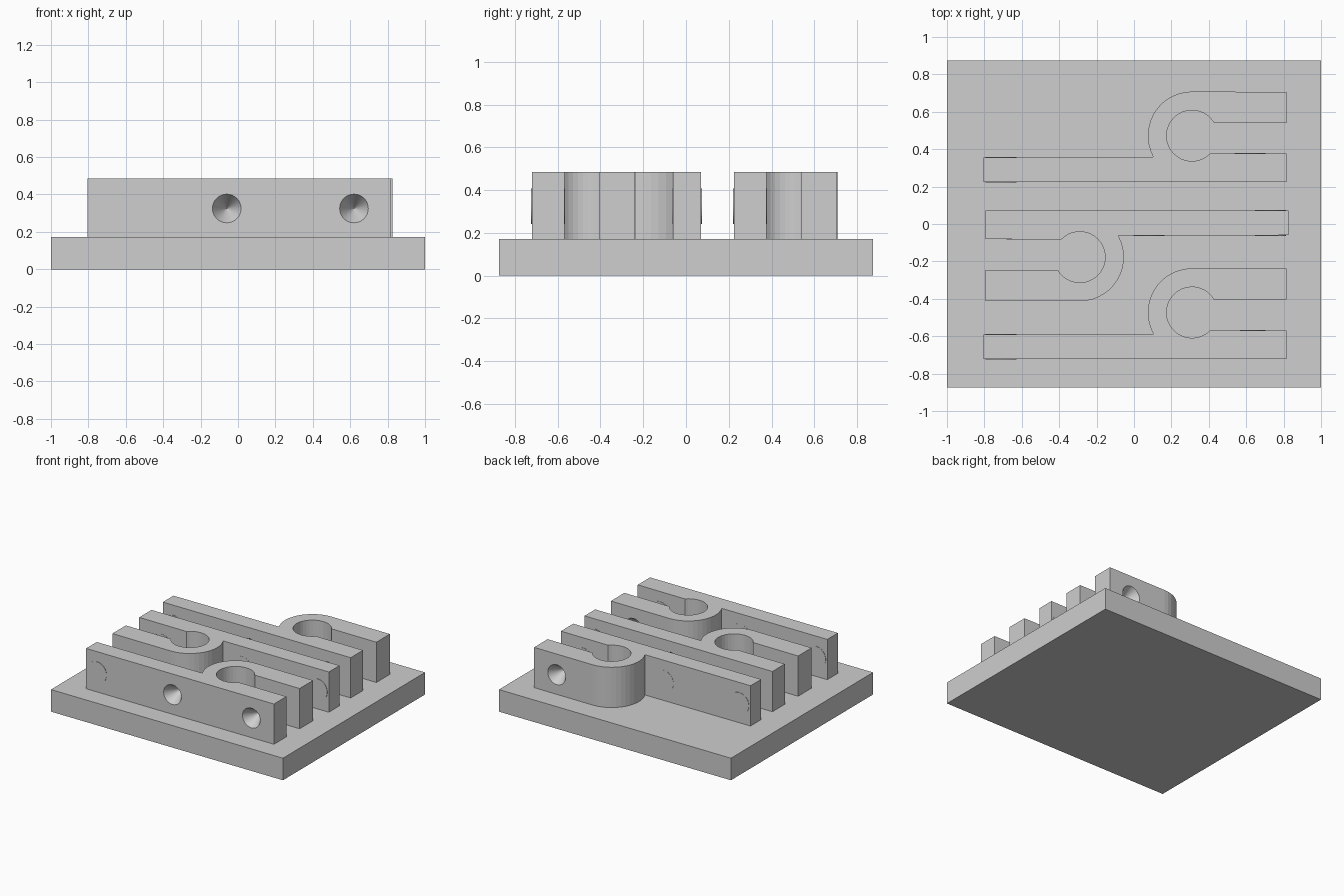
import bpy, bmesh
from math import cos, sin, radians, pi
from mathutils import Matrix, Vector

old = bpy.data.objects.get("Cube")
if old:
    bpy.data.objects.remove(old, do_unlink=True)

grey = bpy.data.materials.new("plain grey")
grey.use_nodes = True
grey.diffuse_color = (0.62, 0.62, 0.62, 1)
grey.node_tree.nodes["Principled BSDF"].inputs["Base Color"].default_value = grey.diffuse_color

BASE_TOP, CLIP_TOP, HOLE_Z = 0.172, 0.486, 0.325
LOOP = (0.31, 0.472)


def finish(name, bm):
    bmesh.ops.recalc_face_normals(bm, faces=bm.faces)
    mesh = bpy.data.meshes.new(name)
    bm.to_mesh(mesh)
    bm.free()
    mesh.materials.append(grey)
    obj = bpy.data.objects.new(name, mesh)
    bpy.context.collection.objects.link(obj)
    return obj


def arc(radius, start, end, steps):
    angles = [radians(start + (end - start) * i / steps) for i in range(steps + 1)]
    return [(LOOP[0] + radius * cos(a), LOOP[1] + radius * sin(a)) for a in angles]


def add_cone(bm, x, y, r1, r2, depth, direction):
    # Round plug lying along y; its r1 end is at y and it extends along direction
    centre = Vector((x, y + direction * depth / 2, HOLE_Z))
    turn = Matrix.Rotation(-direction * pi / 2, 4, "X")
    bmesh.ops.create_cone(bm, cap_ends=True, segments=32, radius1=r1, radius2=r2,
                          depth=depth, matrix=Matrix.Translation(centre) @ turn)


def place(bm, turned, shift):
    if turned:
        bm.transform(Matrix.Translation((0.02, 0.295, 0)) @ Matrix.Rotation(pi, 4, "Z"))
    else:
        bm.transform(Matrix.Translation((0, shift, 0)))


def build_clip(name, turned, shift):
    # Long bar, round loop and two arms as one extruded outline
    outline = [(-0.805, 0.224), (0.815, 0.224), (0.815, 0.376)]
    outline += arc(0.136, -44, -329, 28)
    outline += [(0.815, 0.54), (0.815, 0.706)]
    outline += arc(0.236, 90, 209, 14)
    outline += [(-0.805, 0.355)]
    bm = bmesh.new()
    face = bm.faces.new([bm.verts.new((x, y, BASE_TOP)) for x, y in outline])
    top = bmesh.ops.extrude_face_region(bm, geom=[face])["geom"]
    bmesh.ops.translate(bm, vec=(0, 0, CLIP_TOP - BASE_TOP),
                        verts=[v for v in top if isinstance(v, bmesh.types.BMVert)])
    place(bm, turned, shift)
    clip = finish(name, bm)

    # Conical screw dents: two in the bar's outer face, one in the far arm
    bm = bmesh.new()
    for x, y, direction in ((-0.06, 0.224, 1), (0.62, 0.224, 1), (0.62, 0.706, -1)):
        add_cone(bm, x, y - direction * 0.01, 0.083, 0, 0.13, direction)
    place(bm, turned, shift)
    cutter = finish(name + "_dent_cutter", bm)
    cutter.hide_render = True
    cutter.hide_set(True)
    cut = clip.modifiers.new("screw dents", "BOOLEAN")
    cut.operation = "DIFFERENCE"
    cut.solver = "EXACT"
    cut.object = cutter

    # Thin screw ends just proud of the faces
    bm = bmesh.new()
    for x, y, direction in ((-0.71, 0.224, -1), (-0.71, 0.355, 1),
                            (-0.06, 0.355, 1), (0.62, 0.376, 1)):
        add_cone(bm, x, y - direction * 0.002, 0.083, 0.083, 0.005, direction)
    place(bm, turned, shift)
    finish(name + "_screw_ends", bm)


# Base plate
bm = bmesh.new()
bmesh.ops.create_cube(bm, size=1, matrix=Matrix.Translation((0, 0, BASE_TOP / 2))
                      @ Matrix.Diagonal((2, 1.75, BASE_TOP, 1)))
finish("base_plate", bm)

# Three clips, the middle one turned around
build_clip("back_clip", False, 0)
build_clip("middle_clip", True, 0)
build_clip("front_clip", False, -0.945)
